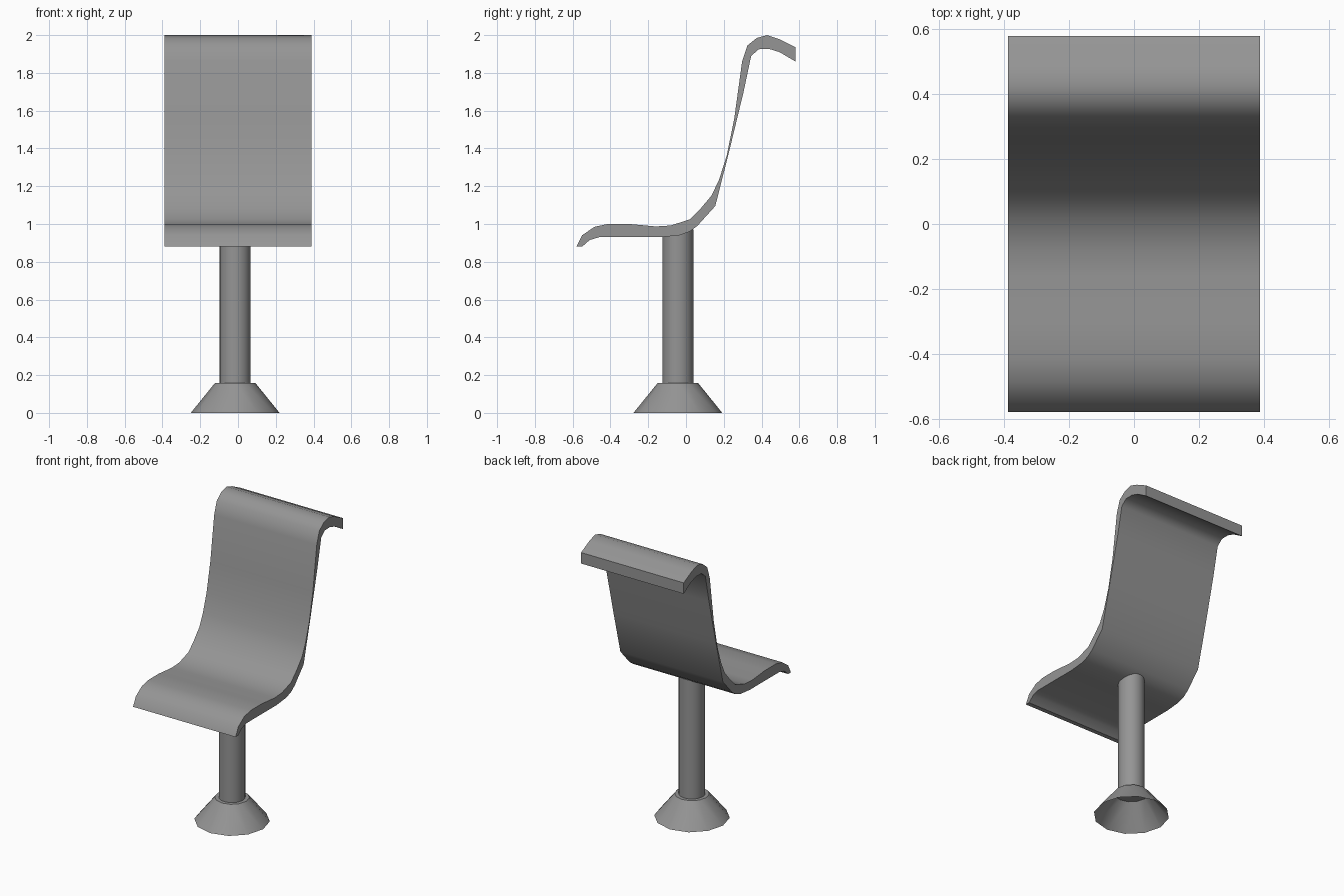
import bpy, bmesh, math
from mathutils import Matrix, Vector

cube = bpy.data.objects.get("Cube")
if cube:
    bpy.data.objects.remove(cube, do_unlink=True)

# One grey for the whole chair
grey = bpy.data.materials.new("plain_grey")
grey.use_nodes = True
colour = (0.3, 0.3, 0.3, 1)
grey.diffuse_color = colour
grey.node_tree.nodes["Principled BSDF"].inputs["Base Color"].default_value = colour


def finish(name, bm, angle):
    mesh = bpy.data.meshes.new(name)
    bm.to_mesh(mesh)
    bm.free()
    mesh.materials.append(grey)
    obj = bpy.data.objects.new(name, mesh)
    bpy.context.collection.objects.link(obj)
    bpy.ops.object.select_all(action="DESELECT")
    obj.select_set(True)
    bpy.context.view_layer.objects.active = obj
    bpy.ops.object.shade_smooth_by_angle(angle=math.radians(angle))
    return obj


def tapered_tube(name, sides, r_low, r_high, z_low, z_high, open_bottom):
    bm = bmesh.new()
    bmesh.ops.create_cone(
        bm, cap_ends=True, segments=sides, radius1=r_low, radius2=r_high,
        depth=z_high - z_low,
        matrix=Matrix.Translation((-0.015, -0.043, (z_low + z_high) / 2)))
    bm.normal_update()
    if open_bottom:
        caps = [f for f in bm.faces if f.normal.z < -0.9]
        bmesh.ops.delete(bm, geom=caps, context="FACES_ONLY")
    return finish(name, bm, 35)


# Hollow flared foot and round post
tapered_tube("base", 12, 0.235, 0.108, 0, 0.157, True)
tapered_tube("post", 32, 0.082, 0.082, 0.157, 0.97, False)

# Seat shell: side profile (y, z), swept across the width
upper = [(-.58, .88), (-.55, .94), (-.485, .985), (-.415, 1), (-.3, 1),
         (-.16, .987), (-.08, .992), (.02, 1.025), (.08, 1.085), (.135, 1.15),
         (.175, 1.235), (.215, 1.36), (.255, 1.555), (.297, 1.86),
         (.325, 1.945), (.375, 1.985), (.43, 2), (.49, 1.98), (.58, 1.935)]
lower = [(.58, 1.86), (.495, 1.91), (.44, 1.927), (.385, 1.925), (.345, 1.89),
         (.305, 1.7), (.23, 1.39), (.155, 1.095), (.06, .99), (.02, .96),
         (-.035, .94), (-.14, .93), (-.46, .93), (-.51, .915), (-.55, .88)]
bm = bmesh.new()
side = bm.faces.new([bm.verts.new((-0.388, y, z)) for y, z in upper + lower])
swept = bmesh.ops.extrude_face_region(bm, geom=[side], use_keep_orig=True)
moved = [v for v in swept["geom"] if isinstance(v, bmesh.types.BMVert)]
bmesh.ops.translate(bm, verts=moved, vec=Vector((0.776, 0, 0)))
bmesh.ops.recalc_face_normals(bm, faces=bm.faces)
finish("seat_shell", bm, 40)
